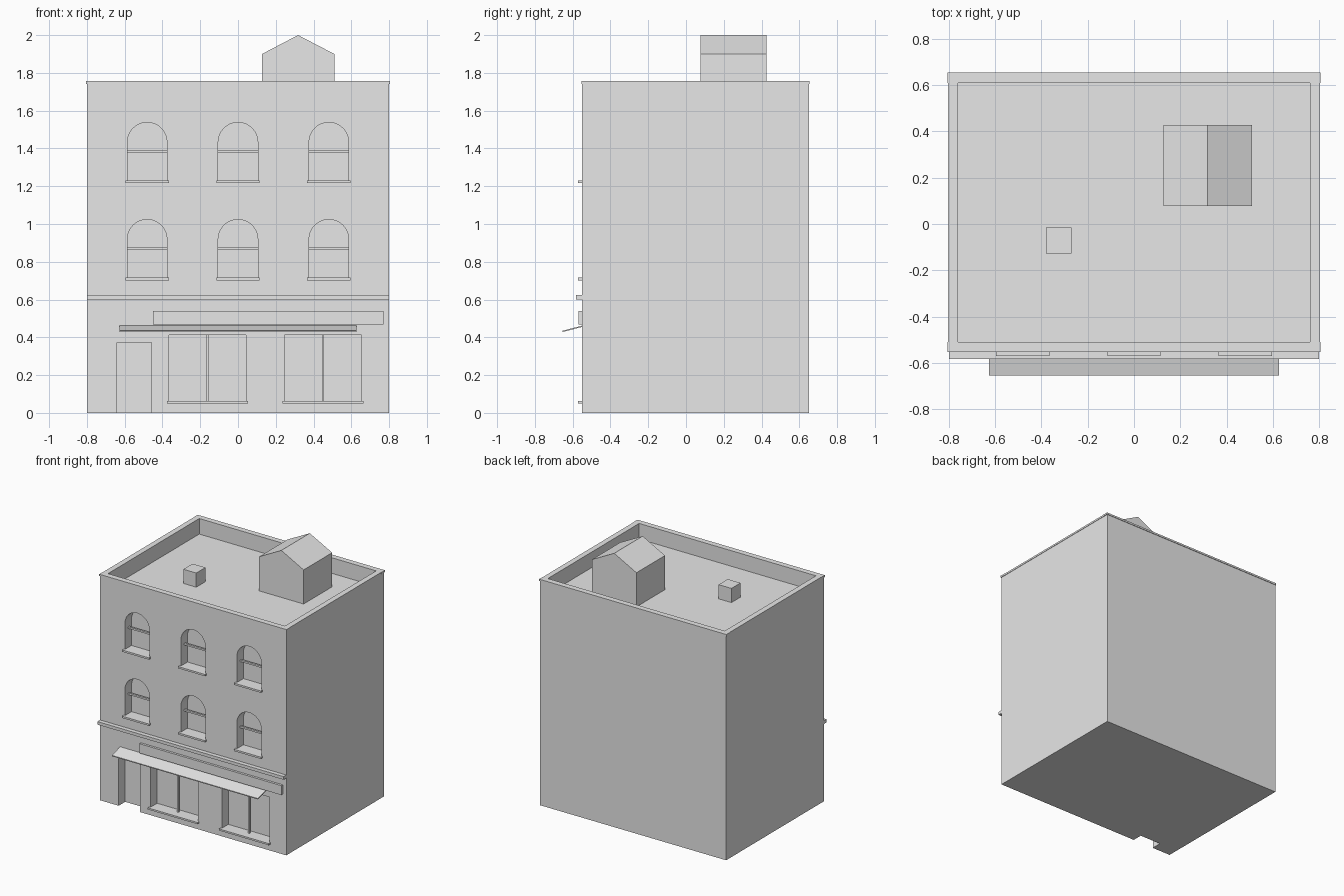
import bpy
import bmesh
from math import cos, sin, pi
from mathutils import Vector

cube = bpy.data.objects.get("Cube")
if cube:
    bpy.data.objects.remove(cube, do_unlink=True)

stone = bpy.data.materials.new("pale grey")
stone.use_nodes = True
stone.diffuse_color = (0.8, 0.8, 0.8, 1)
stone.node_tree.nodes["Principled BSDF"].inputs["Base Color"].default_value = (0.8, 0.8, 0.8, 1)

# Main dimensions
HALF_W, FRONT, BACK = 0.8, -0.55, 0.65
ROOF, TOP = 1.635, 1.756
WINDOW_W, DEPTH = 0.21, 0.08
WINDOW_X = (-0.481, 0, 0.481)
FLOOR_Z = (0.715, 1.229)
SHOP_X = (-0.162, 0.45)
SHOP_W, SHOP_Z, SHOP_TOP = 0.408, 0.062, 0.413


def prism(name, outline, y0, y1):
    """Extrude an outline of (x, z) points from y0 to y1."""
    bm = bmesh.new()
    face = bm.faces.new([bm.verts.new((x, y0, z)) for x, z in outline])
    extruded = bmesh.ops.extrude_face_region(bm, geom=[face])["geom"]
    verts = [g for g in extruded if isinstance(g, bmesh.types.BMVert)]
    bmesh.ops.translate(bm, verts=verts, vec=Vector((0, y1 - y0, 0)))
    bmesh.ops.recalc_face_normals(bm, faces=bm.faces)
    mesh = bpy.data.meshes.new(name)
    bm.to_mesh(mesh)
    bm.free()
    mesh.materials.append(stone)
    obj = bpy.data.objects.new(name, mesh)
    bpy.context.collection.objects.link(obj)
    return obj


def box(name, x0, x1, y0, y1, z0, z1):
    return prism(name, [(x0, z0), (x1, z0), (x1, z1), (x0, z1)], y0, y1)


def arch(x, z, steps=16):
    """Outline of a round-headed window with its sill at z."""
    r = WINDOW_W / 2
    spring = z + 0.309 - r
    curve = [(x + r * cos(pi * i / steps), spring + r * sin(pi * i / steps))
             for i in range(steps + 1)]
    return [(x - r, z), (x + r, z)] + curve


# Building shell
shell = box("building_shell", -HALF_W, HALF_W, FRONT, BACK, 0, TOP - 0.001)

# Openings: roof well, door, shop windows, arched windows
cutters = [
    box("roof_well_cutter", -0.76, 0.76, -0.51, 0.61, ROOF, TOP + 0.1),
    box("door_cutter", -0.64, -0.459, FRONT - 0.1, FRONT + DEPTH, -0.1, 0.372),
]
for x in SHOP_X:
    cutters.append(box("shop_cutter", x - SHOP_W / 2, x + SHOP_W / 2,
                       FRONT - 0.1, FRONT + DEPTH, SHOP_Z, SHOP_TOP))
for z in FLOOR_Z:
    for x in WINDOW_X:
        cutters.append(prism("window_cutter", arch(x, z), FRONT - 0.1, FRONT + DEPTH))

bpy.context.view_layer.objects.active = shell
for cutter in cutters:
    cutter.hide_render = True
    mod = shell.modifiers.new("opening", "BOOLEAN")
    mod.operation = "DIFFERENCE"
    mod.solver = "EXACT"
    mod.object = cutter
    bpy.ops.object.modifier_apply(modifier=mod.name)
    bpy.data.objects.remove(cutter, do_unlink=True)

# Parapet coping
for name, y0, y1 in (("front_coping", FRONT - 0.004, -0.51), ("back_coping", 0.61, BACK + 0.004)):
    box(name, -0.805, 0.805, y0, y1, 1.742, TOP)
for name, s in (("left_coping", 1), ("right_coping", -1)):
    x0, x1 = sorted((s * 0.76, s * 0.803))
    box(name, x0, x1, -0.51, 0.61, 1.742, TOP)

# Arched window sills and sash bars
for z in FLOOR_Z:
    for x in WINDOW_X:
        box("window_sill", x - 0.115, x + 0.115, FRONT - 0.021, FRONT + 0.01, z - 0.013, z + 0.001)
        box("sash_bar", x - WINDOW_W / 2, x + WINDOW_W / 2,
            FRONT + 0.04, FRONT + 0.055, z + 0.147, z + 0.16)

# Shop window sills and mullions
for x in SHOP_X:
    box("shop_sill", x - 0.214, x + 0.214, FRONT - 0.021, FRONT + 0.01, 0.05, SHOP_Z + 0.001)
    box("shop_mullion", x - 0.006, x + 0.006, FRONT + 0.04, FRONT + 0.055, SHOP_Z, SHOP_TOP)

# Shopfront ledge and blank sign board
box("shopfront_ledge", -HALF_W, HALF_W, FRONT - 0.033, FRONT, 0.6, 0.624)
box("sign_board", -0.45, 0.77, FRONT - 0.018, FRONT, 0.467, 0.54)

# Sloping awning
awning = box("awning", -0.627, 0.627, -0.6535, FRONT, 0.428, 0.435)
for v in awning.data.vertices:
    if v.co.y > -0.6:
        v.co.z += 0.027

# Roof stair house with gable roof, and vent box
prism("roof_house", [(0.127, ROOF), (0.51, ROOF), (0.51, 1.9), (0.318, 2.0), (0.127, 1.9)],
      0.077, 0.427)
box("roof_vent", -0.38, -0.27, -0.127, -0.015, ROOF, 1.745)
